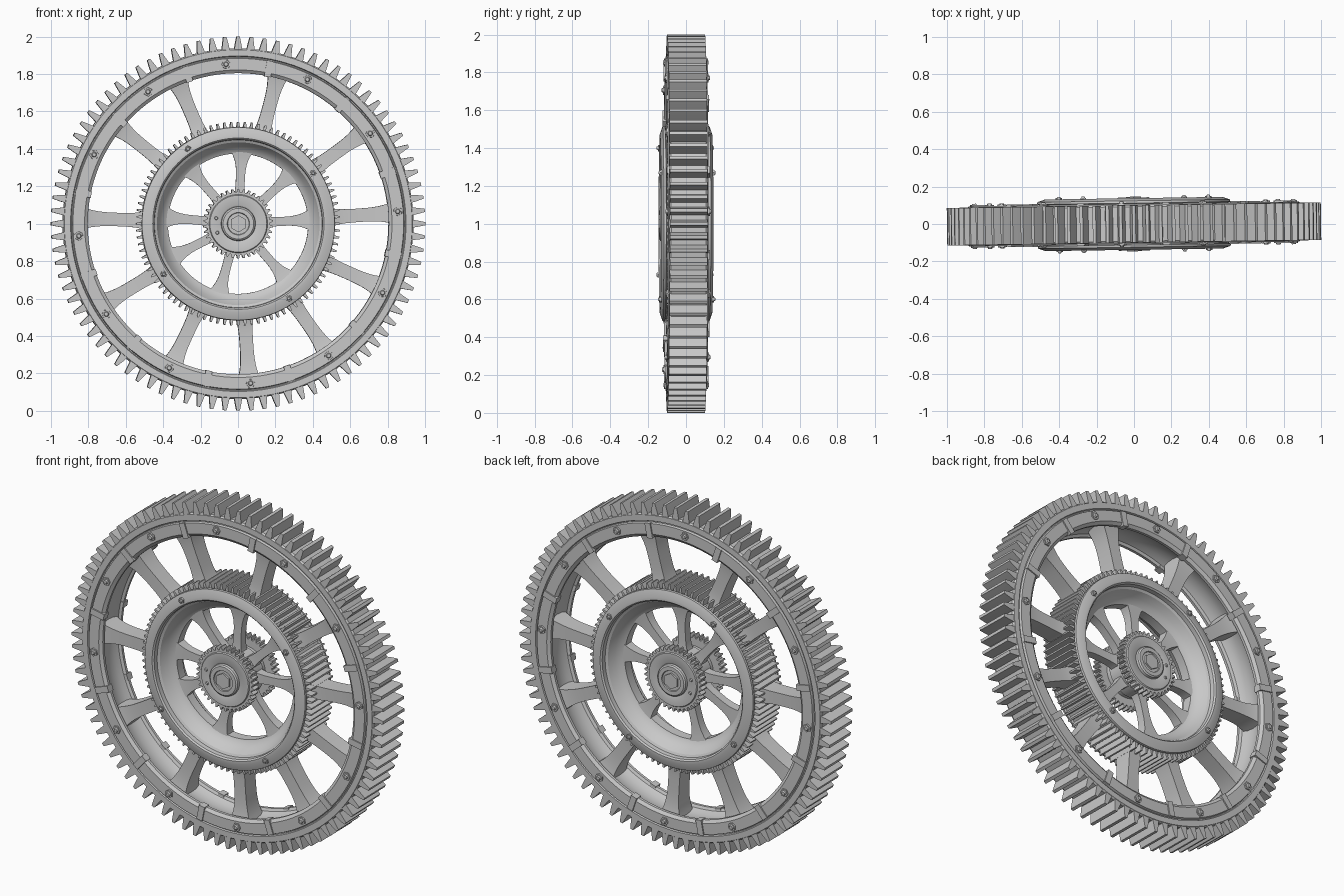
import bpy, bmesh, math
from math import cos, sin, pi, radians
from mathutils import Matrix

if "Cube" in bpy.data.objects:
    bpy.data.objects.remove(bpy.data.objects["Cube"], do_unlink=True)

iron = bpy.data.materials.new("iron_grey")
iron.use_nodes = True
GREY = (0.58, 0.58, 0.58, 1)
iron.diffuse_color = GREY
iron.node_tree.nodes["Principled BSDF"].inputs["Base Color"].default_value = GREY


def polar(r, y, a):
    return (r * cos(a), y, r * sin(a))


def finish(name, bm, angle=30):
    """Place the part on the slightly turned axle."""
    bmesh.ops.recalc_face_normals(bm, faces=bm.faces)
    mesh = bpy.data.meshes.new(name)
    bm.to_mesh(mesh)
    bm.free()
    mesh.materials.append(iron)
    ob = bpy.data.objects.new(name, mesh)
    bpy.context.collection.objects.link(ob)
    ob.location.z = 1
    ob.rotation_euler.z = 0.015
    bpy.ops.object.select_all(action='DESELECT')
    ob.select_set(True)
    bpy.context.view_layer.objects.active = ob
    bpy.ops.object.shade_smooth_by_angle(angle=radians(angle))
    return ob


def bridge(bm, a, b):
    for i in range(len(a)):
        j = (i + 1) % len(a)
        bm.faces.new((a[i], a[j], b[j], b[i]))


def ring(name, profile, segs=96):
    """Closed (radius, y) section, mirrored front to back, turned about y."""
    section = profile + [(r, -y) for r, y in reversed(profile) if y]
    bm = bmesh.new()
    loops = [[bm.verts.new(polar(r, y, 2 * pi * i / segs)) for i in range(segs)]
             for r, y in section]
    for k in range(len(loops)):
        bridge(bm, loops[k], loops[(k + 1) % len(loops)])
    return finish(name, bm)


def gear(name, root, tip, inner, teeth, spans):
    """Toothed rings; each span is a (front, back) pair in y."""
    shape = ((-0.50, root), (-0.33, root), (-0.23, (root + tip) / 2),
             (-0.12, tip), (0.12, tip), (0.23, (root + tip) / 2), (0.33, root))
    bm = bmesh.new()
    for span in spans:
        outer, inside = [], []
        for y in span:
            pts = [((i + f) * 2 * pi / teeth + pi / 2, r)
                   for i in range(teeth) for f, r in shape]
            outer.append([bm.verts.new(polar(r, y, a)) for a, r in pts])
            inside.append([bm.verts.new(polar(inner, y, a)) for a, r in pts])
        bridge(bm, outer[0], outer[1])
        bridge(bm, inside[0], inside[1])
        for o, i in zip(outer, inside):
            bridge(bm, o, i)
    return finish(name, bm, 25)


def spokes(name, angles, r0, r1, waist, flare0, flare1, depth, flare_d):
    """Waisted arms that widen into the hub and the rim."""
    bm = bmesh.new()
    steps = 12
    for angle in angles:
        turn = Matrix.Rotation(-radians(angle), 3, 'Y')
        loops = []
        for s in range(steps + 1):
            t = s / steps
            u = abs(t - 0.45) / (0.55 if t > 0.45 else 0.45)
            w = waist + (flare1 if t > 0.45 else flare0) * u ** 3
            d = depth + flare_d * u ** 3
            loops.append([bm.verts.new(turn @ Matrix.Translation(
                (r0 + (r1 - r0) * t, y, x)).translation)
                for x, y in ((w, -d), (w, d), (-w, d), (-w, -d))])
        for a, b in zip(loops, loops[1:]):
            bridge(bm, a, b)
        bm.faces.new(loops[0])
        bm.faces.new(loops[-1])
    return finish(name, bm)


def bolts(name, angles, radius, size, y):
    """Hexagonal bolt heads with domed tops on both faces."""
    bm = bmesh.new()
    for side in (-1, 1):
        for a in map(radians, angles):
            base = Matrix.Translation(polar(radius, 0, a)) @ Matrix.Rotation(-a, 4, 'Y')
            lift = Matrix.Rotation(-side * pi / 2, 4, 'X')
            for r1, r2, h, segs in ((size, size * 0.95, 0.01, 6), (size * 0.8, size * 0.4, 0.017, 12)):
                bmesh.ops.create_cone(bm, cap_ends=True, segments=segs, radius1=r1, radius2=r2, depth=h,
                                      matrix=base @ Matrix.Translation((0, side * (y + h / 2), 0)) @ lift)
    return finish(name, bm)


def clamps(name, count, phase):
    """Small straps folded over the inner lips of the rim."""
    bm = bmesh.new()
    for side in (-1, 1):
        for n in range(count):
            turn = Matrix.Rotation(-(phase + 2 * pi * n / count), 4, 'Y')
            for r, y, dr, dy in ((0.844, 0.106, 0.086, 0.016), (0.808, 0.09, 0.014, 0.04)):
                bmesh.ops.create_cube(bm, size=1, matrix=turn @ Matrix.Translation((r, side * y, 0))
                                      @ Matrix.Diagonal((dr, dy, 0.036, 1)))
    return finish(name, bm)


# Large wheel: teeth, channelled rim and fittings
gear("outer_teeth", 0.928, 1.0, 0.90, 88, [(-0.1, 0.1)])
ring("outer_rim", [(0.937, -0.092), (0.93, -0.102), (0.897, -0.102), (0.893, -0.094),
                   (0.888, -0.094), (0.884, -0.107), (0.822, -0.107), (0.805, -0.094),
                   (0.805, -0.078), (0.82, -0.07), (0.833, -0.04), (0.837, 0)], 128)
bolts("outer_rim_bolts", [4.4 + 30 * i for i in range(12)], 0.855, 0.025, 0.104)
clamps("rim_clamps", 12, radians(18.8))
spokes("outer_spokes", (36, 4, -24, -55, -86, -115, -149, 178, 141, 113, 75),
       0.48, 0.845, 0.036, 0.018, 0.03, 0.05, 0.018)

# Middle wheel: finer teeth around a deep coned drum
gear("middle_teeth", 0.498, 0.545, 0.46, 92, [(-0.105, 0.105)])
ring("middle_drum", [(0.505, -0.108), (0.517, -0.112), (0.515, -0.124), (0.475, -0.138),
                     (0.458, -0.138), (0.45, -0.13), (0.448, -0.105), (0.435, -0.098),
                     (0.415, -0.06), (0.39, -0.035), (0.375, -0.028)])
bolts("drum_bolts", [34 + 90 * i for i in range(4)], 0.482, 0.018, 0.134)
spokes("inner_spokes", (87, 43, 3, -49, -105, -153, 175, 131),
       0.1, 0.385, 0.024, 0.025, 0.034, 0.024, 0.008)

# Hub: pinion pair on a barrel with stepped end caps
gear("hub_pinions", 0.168, 0.186, 0.08, 38, [(-0.12, -0.075), (0.075, 0.12)])
ring("hub_barrel", [(0.04, -0.12), (0.125, -0.12), (0.125, -0.05), (0.14, -0.04)], 48)
ring("hub_caps", [(0.05, -0.122), (0.16, -0.115), (0.152, -0.126), (0.1, -0.126),
                  (0.092, -0.122), (0.09, -0.136), (0.082, -0.142), (0.06, -0.142),
                  (0.056, -0.134)], 48)
bolts("hub_studs", (166, 203), 0.122, 0.018, 0.115)

# Axle running through, ending in a hexagonal nut
for part, size, length, sides in (("axle", 0.058, 0.272, 32), ("axle_nut", 0.046, 0.292, 6)):
    bm = bmesh.new()
    bmesh.ops.create_cone(bm, cap_ends=True, segments=sides, radius1=size, radius2=size,
                          depth=length, matrix=Matrix.Rotation(pi / 2, 4, 'X'))
    finish(part, bm)
